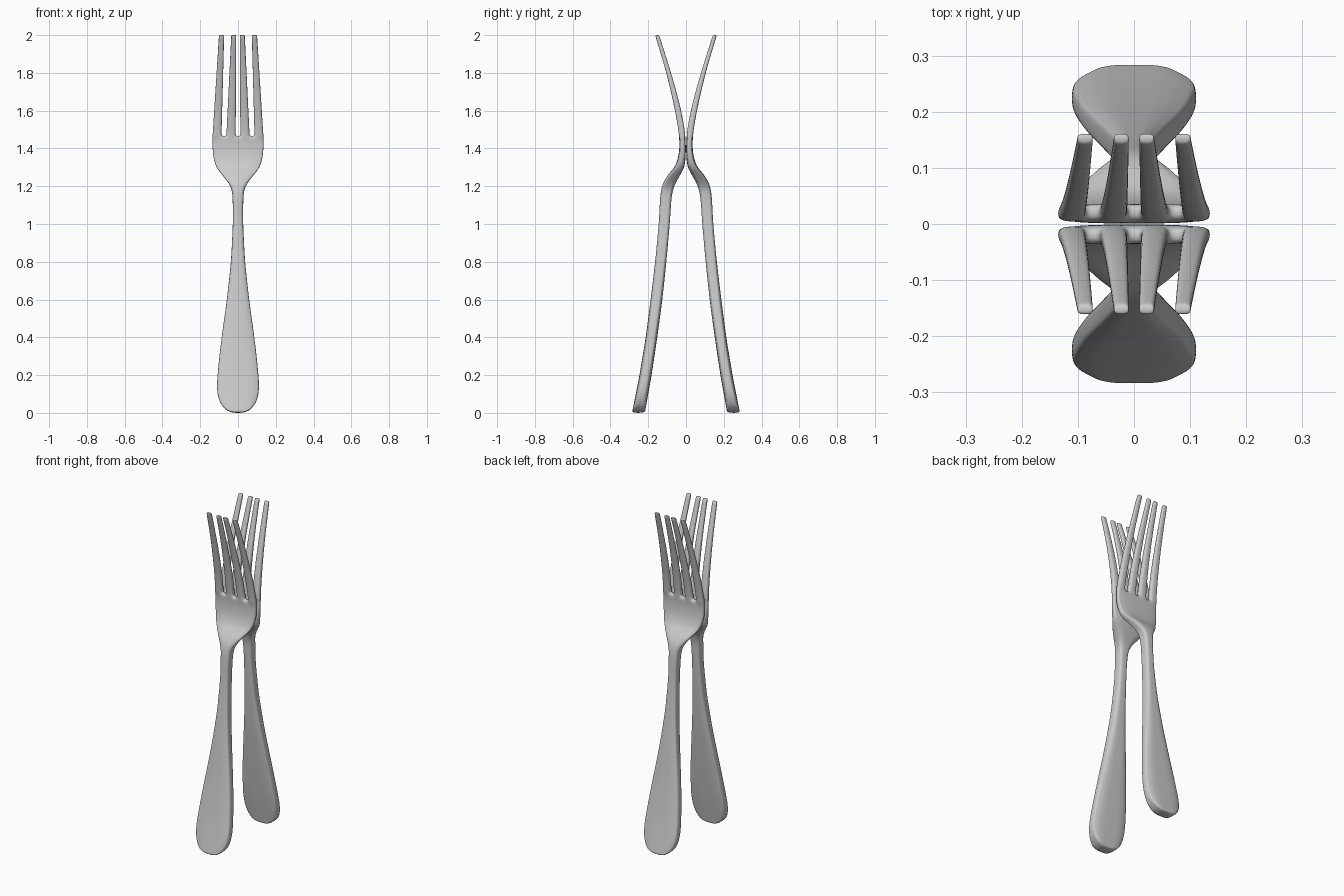
import bpy, bmesh
from collections import Counter

if "Cube" in bpy.data.objects:
    bpy.data.objects.remove(bpy.data.objects["Cube"])


def table(points, z):
    """Linear lookup of a value along the length."""
    for (z0, a), (z1, b) in zip(points, points[1:]):
        if z <= z1:
            t = max(0.0, (z - z0) / (z1 - z0))
            return a + (b - a) * t
    return points[-1][1]


# Half width of handle and palm along the length
WIDTH = [(0, .085), (.015, .093), (.05, .106), (.1, .112), (.16, .112), (.25, .105),
         (.4, .087), (.6, .059), (.8, .037), (1, .027), (1.12, .027), (1.18, .032),
         (1.22, .05), (1.26, .085), (1.3, .115), (1.35, .132), (1.42, .136), (1.465, .135)]
# Side profile: the inner and outer surface
INNER = [(0, .218), (.2, .182), (.4, .152), (.6, .125), (.8, .104), (1, .086), (1.14, .077),
         (1.2, .065), (1.25, .036), (1.3, .009), (1.35, .001), (1.42, .001), (1.5, .006),
         (1.6, .025), (1.7, .05), (1.8, .079), (1.9, .11), (2, .142)]
OUTER = [(0, .286), (.2, .246), (.4, .213), (.6, .187), (.8, .163), (1, .144), (1.14, .137),
         (1.2, .129), (1.25, .105), (1.3, .061), (1.35, .039), (1.42, .034), (1.5, .040),
         (1.6, .058), (1.7, .080), (1.8, .104), (1.9, .133), (2, .164)]
# Long edges of the inner and outer tine: position at root, position at tip
TINE_EDGES = [(.012, .009), (.062, .036), (.087, .073), (.135, .101)]
BODY_ROWS = [0, .012, .04, .08, .13, .2, .3, .4, .5, .6, .7, .8, .9, 1, 1.08, 1.14,
             1.18, 1.21, 1.24, 1.27, 1.3, 1.33, 1.37, 1.42, 1.45]
ROOT = 1.465
TINE_ROWS = [ROOT, 1.485, 1.53, 1.6, 1.7, 1.8, 1.9, 1.96, 1.992, 2.0]
ROWS = BODY_ROWS + TINE_ROWS
COLS = 16


def half_columns(t):
    """Column positions on one half, four for each tine."""
    e = [a + (b - a) * t for a, b in TINE_EDGES]
    out = []
    for a, b in ((e[0], e[1]), (e[2], e[3])):
        out += [a, a + (b - a) * .25, a + (b - a) * .75, b]
    return out


def make_fork(name, side, mat):
    bm = bmesh.new()
    v = {}
    for r, z in enumerate(ROWS):
        tine = z >= ROOT
        half = half_columns((z - ROOT) / (2 - ROOT) if tine else 0)
        if not tine:
            half = [x / half[-1] * table(WIDTH, z) for x in half]
        xs = [-x for x in reversed(half)] + half
        for c, x in enumerate(xs):
            u = abs(x) / half[-1]
            # crowned section, with each tine rounded by itself
            if tine:
                full = .68 if c % 4 in (0, 3) else 1.0
            else:
                full = 1 - .42 * u ** 4
            if r == len(ROWS) - 1:
                full *= .75
            # rounded lower end of the handle
            zz = z + .04 * u ** 3 * max(0, 1 - z / .2)
            a, b = table(INNER, zz), table(OUTER, zz)
            mid, h = (a + b) / 2, (b - a) / 2 * full
            v[0, r, c] = bm.verts.new((x, side * (mid - h), zz))
            v[1, r, c] = bm.verts.new((x, side * (mid + h), zz))

    # Both surfaces, leaving slots between the tines
    edges = Counter()
    for r in range(len(ROWS) - 1):
        for c in range(COLS - 1):
            if ROWS[r] >= ROOT and c % 4 == 3:
                continue
            ring = [(r, c), (r, c + 1), (r + 1, c + 1), (r + 1, c)]
            for s in (0, 1):
                bm.faces.new([v[(s, *k)] for k in ring])
            for p, q in zip(ring, ring[1:] + ring[:1]):
                edges[tuple(sorted((p, q)))] += 1
    # Rim around the outline
    for (p, q), n in edges.items():
        if n == 1:
            bm.faces.new([v[(0, *p)], v[(0, *q)], v[(1, *q)], v[(1, *p)]])
    bmesh.ops.recalc_face_normals(bm, faces=bm.faces[:])
    for f in bm.faces:
        f.smooth = True
    me = bpy.data.meshes.new(name)
    bm.to_mesh(me)
    bm.free()
    me.materials.append(mat)
    ob = bpy.data.objects.new(name, me)
    bpy.context.collection.objects.link(ob)
    sub = ob.modifiers.new("rounding", 'SUBSURF')
    sub.levels = sub.render_levels = 2
    return ob


steel = bpy.data.materials.new("brushed steel grey")
steel.diffuse_color = (.6, .6, .6, 1)
steel.use_nodes = True
steel.node_tree.nodes["Principled BSDF"].inputs["Base Color"].default_value = steel.diffuse_color

# Two forks standing back to back
make_fork("front_fork", -1, steel)
make_fork("back_fork", 1, steel)
